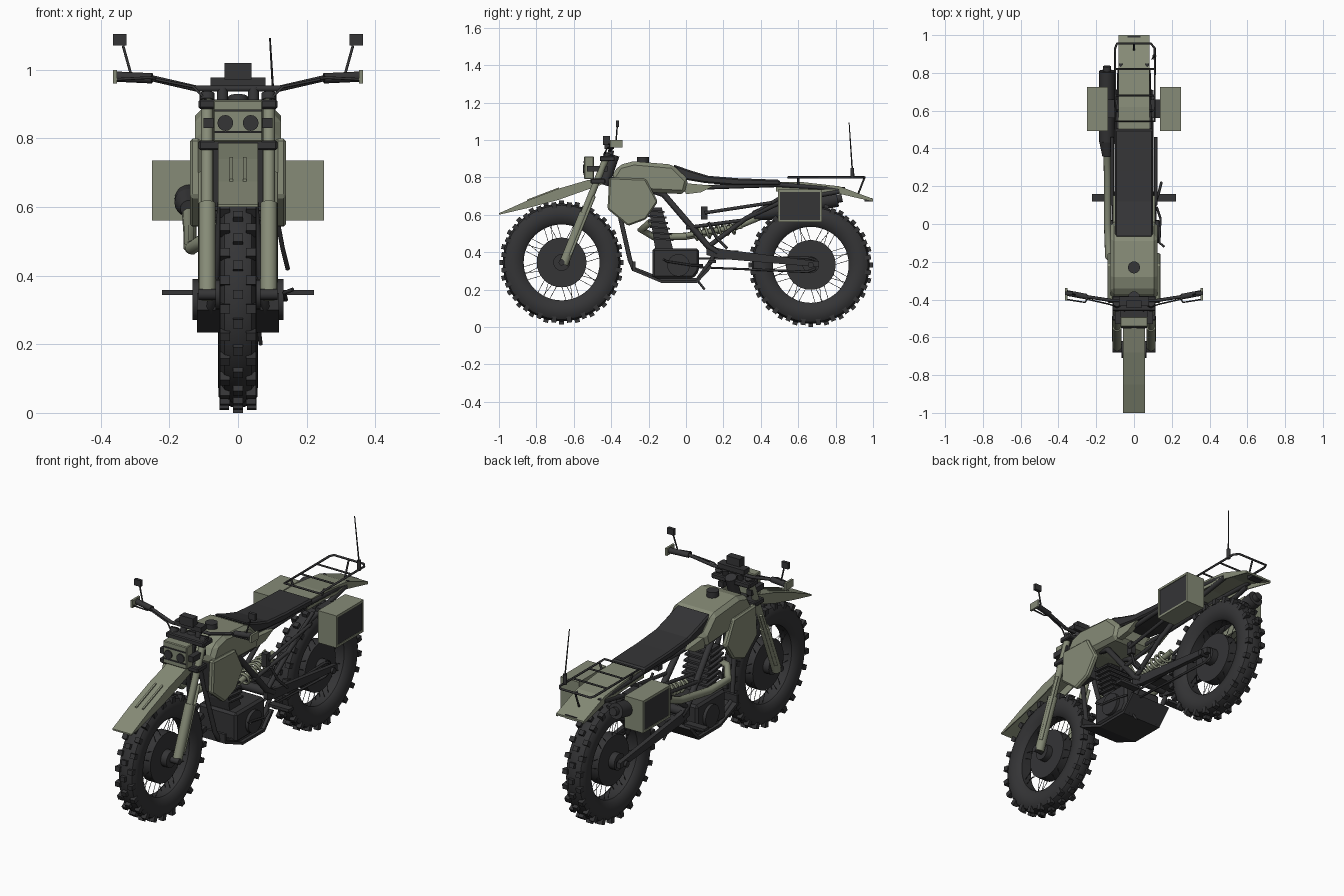
import bpy, bmesh, math
from mathutils import Vector, Matrix

if "Cube" in bpy.data.objects:
    bpy.data.objects.remove(bpy.data.objects["Cube"])

def material(name, c):
    m = bpy.data.materials.new(name)
    m.diffuse_color = (*c, 1)
    m.use_nodes = True
    m.node_tree.nodes["Principled BSDF"].inputs["Base Color"].default_value = m.diffuse_color
    return m

DARK = material("dark", (0.035, 0.035, 0.037))
GREEN = material("green", (0.24, 0.26, 0.185))

def finish(name, bm, mat, bevel=0, smooth=False):
    bmesh.ops.recalc_face_normals(bm, faces=bm.faces)
    me = bpy.data.meshes.new(name)
    bm.to_mesh(me); bm.free()
    me.materials.append(mat)
    ob = bpy.data.objects.new(name, me)
    bpy.context.collection.objects.link(ob)
    if bevel:
        b = ob.modifiers.new("bevel", 'BEVEL')
        b.width, b.segments = bevel, 1
    if smooth:
        bpy.ops.object.select_all(action='DESELECT')
        ob.select_set(True)
        bpy.context.view_layer.objects.active = ob
        bpy.ops.object.shade_smooth_by_angle(angle=math.radians(35))
    return ob

def box(name, lo, hi, mat=DARK, bevel=0):
    lo, hi = Vector(lo), Vector(hi)
    bm = bmesh.new()
    bmesh.ops.create_cube(bm, size=1, matrix=Matrix.Translation((lo + hi) / 2) @ Matrix.Diagonal((*(hi - lo), 1)))
    return finish(name, bm, mat, bevel)

def add_cyl(bm, a, b, r, r2=None, n=12):
    a, b = Vector(a), Vector(b)
    d = b - a
    bmesh.ops.create_cone(bm, cap_ends=True, segments=n, radius1=r, radius2=r if r2 is None else r2, depth=d.length,
                          matrix=Matrix.Translation((a + b) / 2) @ d.to_track_quat('Z', 'Y').to_matrix().to_4x4())

def cyl(name, a, b, r, mat=DARK, r2=None, n=16):
    bm = bmesh.new()
    add_cyl(bm, a, b, r, r2, n)
    return finish(name, bm, mat, smooth=True)

def prism(name, prof, x0, x1, mat=DARK, bevel=0):
    """Side profile (y, z) extruded across x."""
    bm = bmesh.new()
    f = bm.faces.new([bm.verts.new((x0, y, z)) for y, z in prof])
    g = bmesh.ops.extrude_face_region(bm, geom=[f])
    bmesh.ops.translate(bm, vec=(x1 - x0, 0, 0), verts=[v for v in g['geom'] if isinstance(v, bmesh.types.BMVert)])
    return finish(name, bm, mat, bevel)

def tube(name, pts, r, mat=DARK, closed=False):
    cu = bpy.data.curves.new(name, 'CURVE')
    cu.dimensions, cu.bevel_depth, cu.bevel_resolution, cu.use_fill_caps = '3D', r, 2, True
    sp = cu.splines.new('POLY')
    sp.points.add(len(pts) - 1)
    for p, c in zip(sp.points, pts):
        p.co = (*c, 1)
    sp.use_cyclic_u = closed
    cu.materials.append(mat)
    ob = bpy.data.objects.new(name, cu)
    bpy.context.collection.objects.link(ob)

def channel(name, path, w, t, flange, mat):
    """Folded fender: thin top sheet plus two side flanges."""
    prism(name, path + [(y, z - t) for y, z in reversed(path)], -w, w, mat)
    for s in (1, -1):
        side = path + [(y, z - d) for (y, z), d in zip(reversed(path), reversed(flange))]
        prism(name + "_flange", side, s * w, s * (w - .006), mat)

def wheel(name, y, z, w):
    c = Vector((0, y, z))
    def polar(r, a, x): return c + Vector((x, r * math.cos(a), r * math.sin(a)))
    # tire: revolved cross-section
    half = [(.203, .55), (.215, .8), (.25, 1), (.285, .97), (.306, .72), (.315, .3)]
    ring = [(r, w * k) for r, k in half] + [(r, -w * k) for r, k in reversed(half)]
    bm, n = bmesh.new(), 48
    rows = [[bm.verts.new(polar(r, math.tau * i / n, x)) for r, x in ring] for i in range(n)]
    for i in range(n):
        for j in range(len(ring)):
            k = (j + 1) % len(ring)
            bm.faces.new((rows[i][j], rows[i][k], rows[(i + 1) % n][k], rows[(i + 1) % n][j]))
    finish(name + "_tire", bm, DARK, smooth=True)
    # tread knobs, centre row staggered against the shoulders
    bm = bmesh.new()
    for i in range(24):
        for x, r, off in ((0, .316, 0), (.7 * w, .308, .5), (-.7 * w, .308, .5)):
            a = math.tau * (i + off) / 24
            bmesh.ops.create_cube(bm, size=1, matrix=Matrix.Translation(polar(r, a, x)) @ Matrix.Rotation(a, 4, 'X')
                                  @ Matrix.Diagonal((.028, .032, .026, 1)))
    finish(name + "_knobs", bm, DARK)
    # spokes, hub drum, axle
    bm = bmesh.new()
    for i in range(32):
        a = math.tau * i / 32
        s = 1 if i % 2 else -1
        add_cyl(bm, polar(.125, a, .02 * s), polar(.208, a + .12 * (1 if i % 4 < 2 else -1), .012 * s), .0015, n=5)
    finish(name + "_spokes", bm, DARK)
    cyl(name + "_drum", polar(0, 0, -.03), polar(0, 0, .03), .133, n=32)
    cyl(name + "_hub", polar(0, 0, -.065), polar(0, 0, .065), .045)
    cyl(name + "_axle", polar(0, 0, -.115), polar(0, 0, .115), .016)

wheel("front_wheel", -.665, .345, .054)
wheel("rear_wheel", .667, .332, .058)

# fenders
channel("front_fender", [(-1, .608), (-.85, .675), (-.68, .74), (-.52, .787), (-.44, .785)], .058, .008,
        [.008, .04, .06, .05, .02], GREEN)
for x in (-.02, .02):
    prism("fender_rib", [(-.85, .675), (-.68, .74), (-.68, .746), (-.85, .681)], x - .005, x + .005, GREEN)
channel("rear_fender", [(.48, .775), (.62, .775), (.82, .752), (1, .685)], .083, .01, [.05, .05, .04, .015], GREEN)
box("tail_light", (-.035, .955, .67), (.035, .995, .69))

# fork, clamps and headlight
for s in (1, -1):
    bot, mid, top = (s * .09, -.655, .335), (s * .09, -.545, .61), (s * .09, -.418, .925)
    cyl("fork_lower", bot, mid, .025, GREEN)
    cyl("fork_upper", mid, top, .018, GREEN)
    cyl("fork_guard", (s * .108, -.62, .38), (s * .108, -.49, .7), .008, GREEN)
    cyl("fork_cap", (s * .09, -.424, .91), (s * .09, -.416, .93), .022)
    cyl("headlight", (s * .037, -.552, .845), (s * .037, -.54, .845), .023)
    box("headlight_bracket", (s * .07, -.53, .83), (s * .1, -.42, .86))
    cyl("bar_riser", (s * .045, -.41, .9), (s * .045, -.4, .945), .016)
for name, y, z in (("lower_clamp", -.476, .78), ("upper_clamp", -.426, .9)):
    box(name, (-.115, y - .035, z - .014), (.115, y + .045, z + .014), DARK, .005)
cyl("steering_head", (0, -.44, .76), (0, -.385, .92), .03)
box("headlight_box", (-.072, -.545, .79), (.072, -.492, .912), GREEN, .004)
for z in (.815, .878):
    box("headlight_trim", (-.068, -.55, z), (.068, -.54, z + .006))

# handlebar, mirrors, dash
tube("handlebar", [(-.36, -.365, .98), (-.25, -.385, .975), (-.12, -.405, .945), (.12, -.405, .945),
                   (.25, -.385, .975), (.36, -.365, .98)], .009)
for s in (1, -1):
    cyl("grip", (s * .25, -.385, .975), (s * .355, -.365, .98), .015)
    box("bar_end", (s * .352, -.405, .96), (s * .364, -.34, 1), GREEN)
    tube("brake_lever", [(s * .24, -.39, .975), (s * .26, -.415, .977), (s * .355, -.4, .972)], .004)
    tube("control_cable", [(s * .24, -.4, .972), (s * .13, -.425, .95), (s * .06, -.45, .88), (s * .05, -.46, .8)], .004)
    tube("mirror_stalk", [(s * .31, -.375, .98), (s * .335, -.368, 1.07)], .004)
    box("mirror", (s * .325, -.375, 1.07), (s * .365, -.358, 1.104))
box("dash_base", (-.08, -.435, .952), (.08, -.385, .978))
box("dash_screen", (-.04, -.445, .972), (.04, -.405, 1.02))

# tank, shrouds, seat
prism("tank", [(-.4, .8), (-.36, .865), (-.28, .886), (-.07, .868), (.015, .785), (-.005, .71), (-.2, .72), (-.37, .75)],
      -.125, .125, GREEN, .02)
cyl("tank_cap", (0, -.23, .875), (0, -.23, .91), .032)
for s in (1, -1):
    prism("shroud", [(-.41, .8), (-.215, .792), (-.15, .67), (-.215, .575), (-.31, .54), (-.42, .63)],
          s * .108, s * .14, GREEN, .008)
    prism("radiator", [(-.38, .77), (-.24, .77), (-.25, .6), (-.36, .6)], s * .05, s * .11)
    prism("side_panel", [(-.02, .77), (.15, .755), (.08, .72), (0, .71)], s * .08, s * .11, GREEN)
prism("seat", [(-.07, .87), (.02, .838), (.12, .808), (.28, .795), (.5, .787), (.51, .755), (.25, .757), (.1, .77), (-.02, .79)],
      -.1, .1, DARK, .008)

# engine and skid plate
prism("crankcase", [(-.18, .42), (.07, .42), (.07, .3), (.04, .26), (-.18, .26)], -.115, .115, DARK, .012)
prism("cylinder", [(-.2, .64), (-.13, .64), (-.07, .42), (-.165, .42)], -.065, .065)
for i in range(6):
    y, z = -.12 - .0092 * i, .46 + .03 * i
    prism("cylinder_fin", [(y - .055, z + .01), (y + .052, z), (y + .052, z + .01), (y - .055, z + .02)], -.082, .082)
for s in (1, -1):
    cyl("clutch_cover", (s * .1, -.04, .33), (s * .132, -.04, .33), .06, n=24)
prism("skid_plate", [(-.285, .35), (-.285, .3), (-.13, .235), (.06, .235), (.14, .32), (.125, .33), (.055, .25),
                     (-.13, .25), (-.27, .31), (-.27, .35)], -.12, .12)

# frame tubes, swingarm, pegs
for s in (1, -1):
    tube("cradle_tube", [(s * .03, -.4, .8), (s * .07, -.3, .36), (s * .08, -.28, .31), (s * .09, -.13, .25),
                         (s * .09, .06, .25), (s * .09, .14, .36), (s * .09, .15, .42)], .013)
    tube("main_tube", [(s * .04, -.39, .8), (s * .075, -.12, .71), (s * .09, .12, .43), (s * .09, .17, .4)], .017)
    tube("seat_rail", [(s * .08, -.08, .74), (s * .085, .2, .75), (s * .085, .5, .76), (s * .07, .85, .735)], .012)
    tube("lower_rail", [(s * .09, .12, .43), (s * .09, .32, .58), (s * .085, .5, .665), (s * .075, .82, .725)], .013)
    tube("rail_brace", [(s * .09, .0, .53), (s * .09, .3, .57), (s * .088, .52, .7)], .01)
    prism("swingarm", [(.11, .435), (.2, .415), (.71, .35), (.71, .32), (.18, .365), (.11, .385)], s * .078, s * .102)
    box("foot_peg", (s * .1, .12, .343), (s * .222, .16, .358))
    cyl("luggage_rod", (s * .115, .1, .61), (s * .115, .46, .665), .009)
    tube("rack_post", [(s * .1, .6, .8), (s * .08, .6, .75)], .006)
box("battery_pod", (.085, .08, .575), (.115, .115, .645))
cyl("swingarm_pivot", (-.1, .14, .41), (.1, .14, .41), .024)
box("swingarm_bridge", (-.08, .2, .37), (.08, .28, .41))
tube("brake_pedal", [(.12, .09, .33), (.14, .03, .33), (.135, -.1, .35), (.16, -.12, .36)], .006)
tube("kick_lever", [(.115, .12, .56), (.13, .16, .48), (.145, .22, .42)], .007)
tube("side_stand", [(.06, .06, .25), (.066, .1, .2)], .006)

# drive chain
tube("chain", [(.068, .05, .365), (.068, .65, .37), (.068, .69, .36), (.068, .69, .31), (.068, .65, .295), (.068, .05, .32)], .007, closed=True)

# rear shock with coil
a, b = Vector((0, .0, .49)), Vector((0, .3, .54))
cyl("shock_body", a, b, .014, GREEN)
q = (b - a).to_track_quat('Z', 'Y')
tube("shock_spring", [a + q @ Vector((.034 * math.cos(t * .6), .034 * math.sin(t * .6), .03 + .0032 * t)) for t in range(76)], .007, GREEN)

# exhaust on the left
tube("exhaust_pipe", [(-.03, -.19, .56), (-.08, -.24, .52), (-.135, -.17, .48), (-.14, .0, .485), (-.14, .25, .53), (-.145, .42, .6)], .02, GREEN)
cyl("muffler_cone", (-.143, .36, .595), (-.143, .44, .612), .025, r2=.042, n=20)
cyl("muffler", (-.143, .44, .612), (-.143, .81, .685), .042, n=20)
cyl("muffler_tip", (-.143, .8, .683), (-.143, .835, .69), .022)

# panniers with recessed dark faces
for s in (1, -1):
    box("pannier", (s * .138, .492, .56), (s * .243, .726, .735), GREEN)
    box("pannier_face", (s * .24, .502, .572), (s * .247, .716, .722))
    for y, z, h, k in ((.492, .56, .012, .234), (.492, .723, .012, .234), (.492, .56, .175, .01), (.716, .56, .175, .01)):
        box("pannier_rim", (s * .24, y, z), (s * .25, y + k, z + h), GREEN)
    box("pannier_mount", (s * .075, .56, .69), (s * .14, .66, .71))

# luggage rack and antenna
tube("rack_frame", [(-.1, .545, .8), (.11, .545, .8), (.11, .93, .8), (.09, .955, .8), (-.09, .955, .8), (-.1, .93, .8)], .006, closed=True)
for y in (.68, .82):
    tube("rack_bar", [(-.1, y, .8), (.11, y, .8)], .005)
tube("rack_rear_post", [(0, .955, .8), (0, .92, .71)], .005)
cyl("antenna_base", (.108, .89, .795), (.108, .889, .85), .01)
cyl("antenna", (.108, .889, .84), (.093, .872, 1.093), .004, r2=.0025, n=8)
